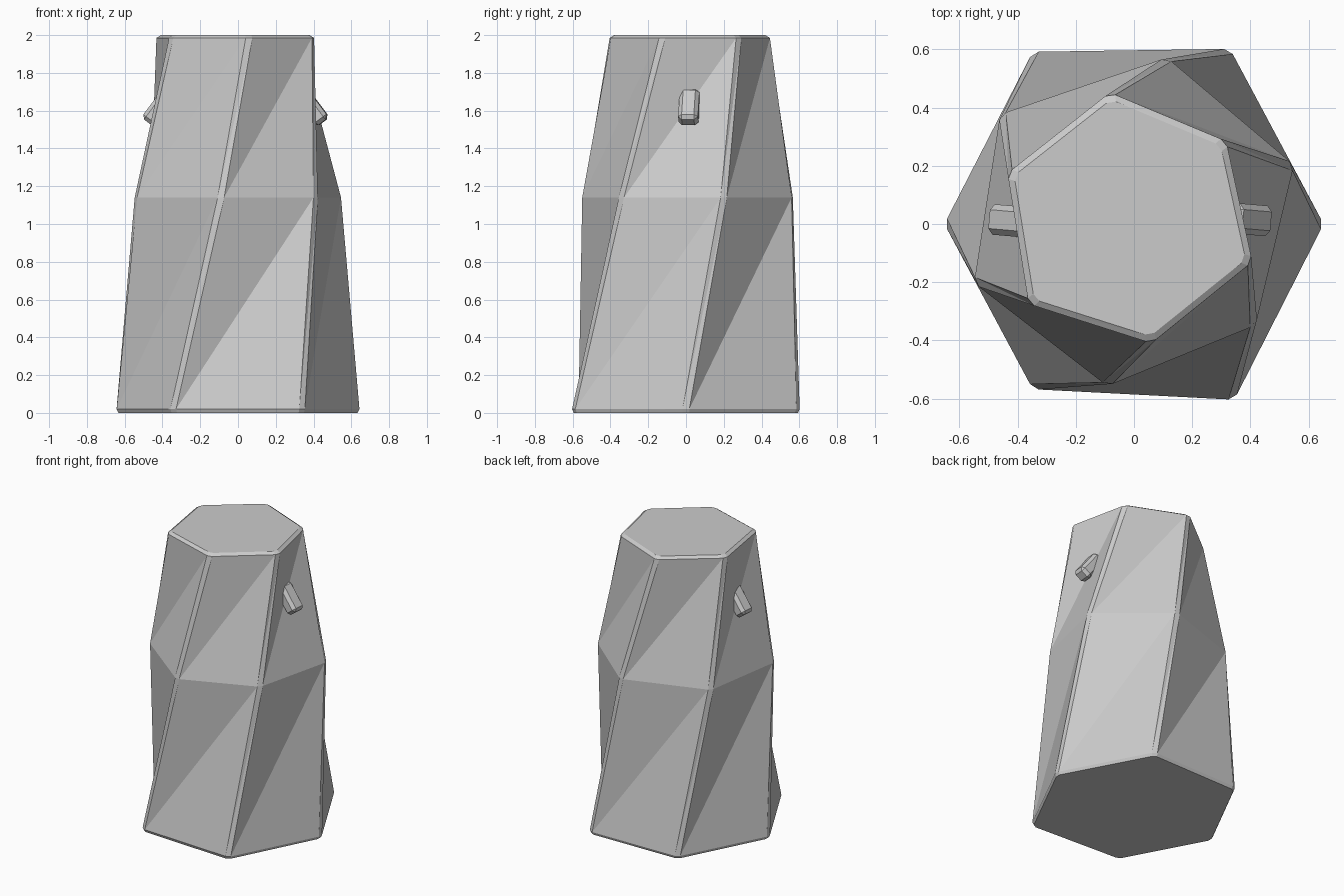
import bpy, bmesh, math
from mathutils import Vector, Matrix

if "Cube" in bpy.data.objects:
    bpy.data.objects.remove(bpy.data.objects["Cube"])


def chamfered(points, cut=0.02):
    """Replace every corner of a hexagon with a short flat."""
    out = []
    for i, p in enumerate(points):
        p = Vector(p)
        for q in (Vector(points[i - 1]), Vector(points[(i + 1) % len(points)])):
            out.append(p + (q - p).normalized() * cut)
    return out


def inset(ring, amount):
    c = sum(ring, Vector((0, 0))) / len(ring)
    return [p - (p - c).normalized() * amount for p in ring]


# Twisting hexagonal cross-sections
bottom = chamfered([(0.652, 0), (0.33, 0.602), (-0.348, 0.592),
                    (-0.652, 0), (-0.348, -0.568), (0.345, -0.604)])
middle = chamfered([(0.55, 0.203), (0.113, 0.572), (-0.46, 0.377),
                    (-0.55, -0.203), (-0.092, -0.557), (0.418, -0.348)])
top = chamfered([(0.317, 0.285), (-0.083, 0.452), (-0.435, 0.175),
                 (-0.362, -0.275), (0.06, -0.41), (0.407, -0.13)])
levels = [(0, inset(bottom, 0.01)), (0.02, bottom), (1.14, middle),
          (1.985, top), (2.0, inset(top, 0.024))]

# Pillar body: lofted with slightly hollow, twisted sides
bm = bmesh.new()
rings = [[bm.verts.new((p.x, p.y, z)) for p in ring] for z, ring in levels]
for a, b in zip(rings, rings[1:]):
    for i in range(len(a)):
        j = (i + 1) % len(a)
        bm.faces.new((a[i], b[j], b[i]))
        bm.faces.new((a[i], a[j], b[j]))
bm.faces.new(rings[0][::-1])
bm.faces.new(rings[-1])
bmesh.ops.recalc_face_normals(bm, faces=bm.faces)
mesh = bpy.data.meshes.new("pillar")
bm.to_mesh(mesh)
bm.free()
pillar = bpy.data.objects.new("pillar", mesh)
bpy.context.collection.objects.link(pillar)


# Side pegs: chamfered bars slanting down and out of the sides
def peg(name, side, tip_x, y):
    bm = bmesh.new()
    bmesh.ops.create_cube(bm, size=1)
    bmesh.ops.scale(bm, vec=(0.09, 0.105, 0.2), verts=bm.verts)
    # outer lower corner becomes the pivot
    bmesh.ops.translate(bm, vec=(-0.045, 0, 0.1), verts=bm.verts)
    bmesh.ops.bevel(bm, geom=bm.edges[:], offset=0.02, segments=1,
                    affect='EDGES')
    tilt = Matrix.Rotation(math.radians(-37), 4, 'Y')
    turn = Matrix.Rotation(math.radians(-5 if side > 0 else 175), 4, 'Z')
    bm.transform(Matrix.Translation((side * tip_x, y, 1.565)) @ turn @ tilt)
    mesh = bpy.data.meshes.new(name)
    bm.to_mesh(mesh)
    bm.free()
    bpy.context.collection.objects.link(bpy.data.objects.new(name, mesh))


peg("right_peg", 1, 0.483, 0.008)
peg("left_peg", -1, 0.51, 0.018)
